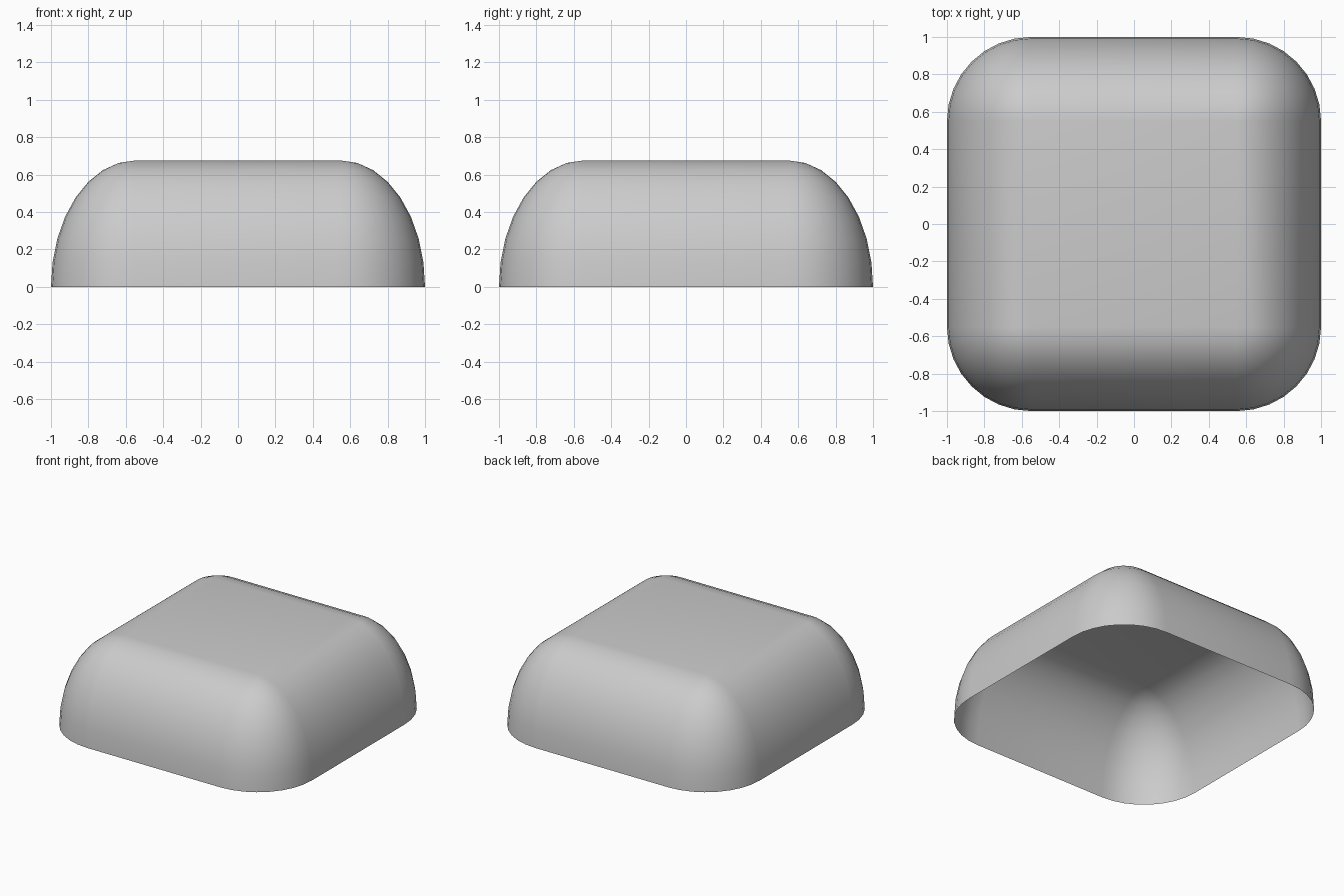
import bpy, bmesh
from math import sin, cos, pi

if "Cube" in bpy.data.objects:
    bpy.data.objects.remove(bpy.data.objects["Cube"])

FLAT, RADIUS, HEIGHT, SEG = 0.55, 0.45, 0.675, 8


def ring(bm, t):
    """Rounded-square loop at elevation angle t of the elliptical side profile."""
    r, z = RADIUS * cos(t), HEIGHT * sin(t)
    verts = []
    for q, (sx, sy) in enumerate([(1, 1), (-1, 1), (-1, -1), (1, -1)]):
        for i in range(SEG + 1):
            a = (q + i / SEG) * pi / 2
            verts.append(bm.verts.new((sx * FLAT + r * cos(a), sy * FLAT + r * sin(a), z)))
    return verts


bm = bmesh.new()

# Curved sides and ellipsoidal corners, open at the bottom
rings = [ring(bm, j / SEG * pi / 2) for j in range(SEG + 1)]
n = len(rings[0])
for low, high in zip(rings, rings[1:]):
    for i in range(n):
        k = (i + 1) % n
        bm.faces.new((low[i], low[k], high[k], high[i]))

# Flat square top; the last ring collapses to its four corners
bm.faces.new(rings[-1])
bmesh.ops.remove_doubles(bm, verts=bm.verts[:], dist=1e-4)

mesh = bpy.data.meshes.new("rounded_shell")
bm.to_mesh(mesh)
bm.free()
shell = bpy.data.objects.new("rounded_shell", mesh)
bpy.context.collection.objects.link(shell)

# Smooth shading
bpy.context.view_layer.objects.active = shell
shell.select_set(True)
bpy.ops.object.shade_smooth_by_angle()
